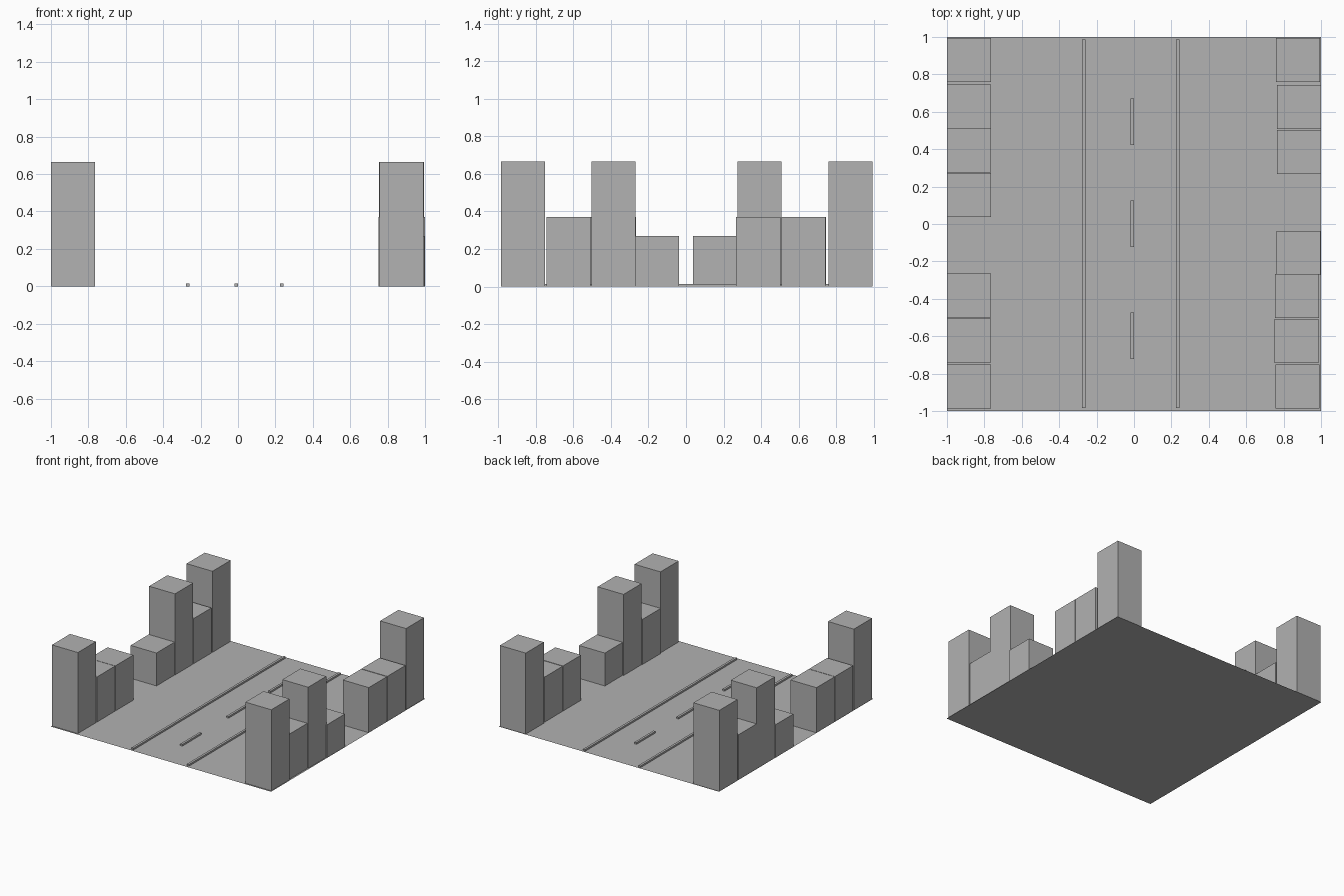
import bpy

old = bpy.data.objects.get("Cube")
if old:
    bpy.data.objects.remove(old, do_unlink=True)

# One plain grey for everything
GREY = (0.445, 0.445, 0.445, 1)
grey = bpy.data.materials.new("plain_grey")
grey.use_nodes = True
grey.diffuse_color = GREY
grey.node_tree.nodes["Principled BSDF"].inputs["Base Color"].default_value = GREY


def box(name, x, y, width, depth, height):
    """Box standing on the ground, centred on x and y."""
    bpy.ops.mesh.primitive_cube_add(size=1, location=(x, y, height / 2))
    ob = bpy.context.object
    ob.name = name
    ob.scale = (width, depth, height)
    ob.data.materials.append(grey)


# Ground sheet
bpy.ops.mesh.primitive_plane_add(size=2)
ground = bpy.context.object
ground.name = "ground"
ground.data.materials.append(grey)

# Building rows along both edges
TALL, MEDIUM, LOW = 0.665, 0.37, 0.27
SIDE = 0.235
left_row = [(0.875, -0.868, TALL), (0.868, -0.626, MEDIUM), (0.872, -0.386, TALL),
            (0.88, -0.155, LOW), (0.882, 0.385, MEDIUM), (0.882, 0.626, MEDIUM),
            (0.876, 0.877, TALL)]
right_row = [(-0.881, 0.877, TALL), (-0.881, 0.629, MEDIUM), (-0.881, 0.392, TALL),
             (-0.883, 0.154, LOW), (-0.881, -0.383, MEDIUM), (-0.881, -0.622, MEDIUM),
             (-0.881, -0.868, TALL)]
for side, row in (("left", left_row), ("right", right_row)):
    for i, (x, y, height) in enumerate(row, 1):
        box(f"{side}_building_{i}", x, y, SIDE, SIDE, height)

# Road edge lines and centre dashes
STRIP_WIDTH, STRIP_HEIGHT = 0.019, 0.014
for name, x in (("left_road_line", 0.233), ("right_road_line", -0.269)):
    box(name, x, 0.002, STRIP_WIDTH, 1.97, STRIP_HEIGHT)
for i, y in enumerate((-0.597, 0.002, 0.546), 1):
    box(f"centre_dash_{i}", -0.01, y, STRIP_WIDTH, 0.248, STRIP_HEIGHT)
